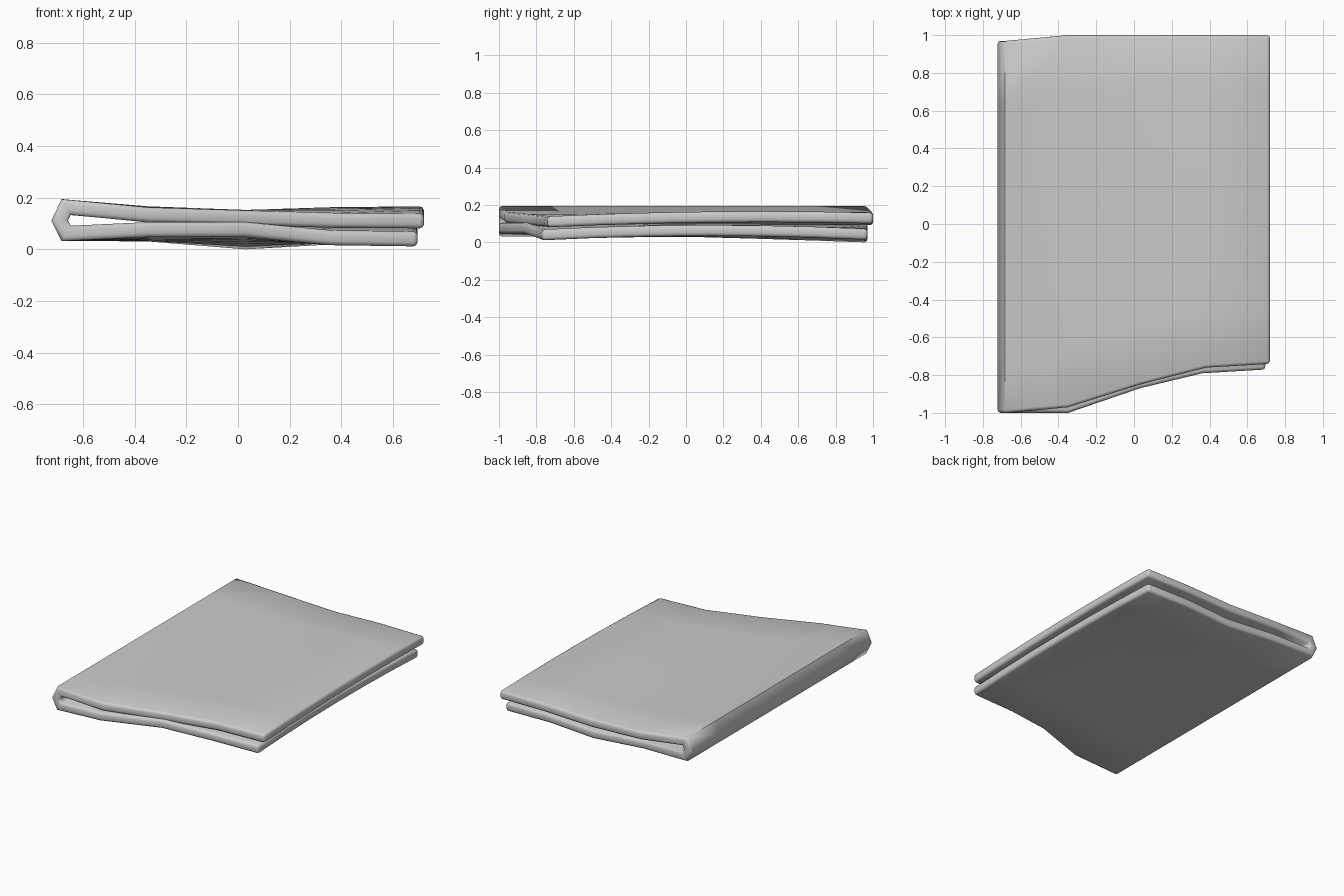
import bpy, bmesh

if "Cube" in bpy.data.objects:
    bpy.data.objects.remove(bpy.data.objects["Cube"])

# Columns along the folded strip, from lower free edge round the fold to upper free edge:
# x, front y, back y, then mid-thickness height at front, middle and back
columns = [
    (0.695, -0.77, 0.97, 0.040, 0.064, 0.043),
    (0.36, -0.79, 0.97, 0.045, 0.060, 0.048),
    (0.03, -0.87, 0.97, 0.077, 0.058, 0.029),
    (-0.35, -1.00, 0.97, 0.077, 0.066, 0.060),
    (-0.665, -1.00, 0.97, 0.062, 0.062, 0.062),
    (-0.690, -1.00, 0.97, 0.112, 0.112, 0.112),
    (-0.665, -1.00, 0.97, 0.164, 0.164, 0.164),
    (-0.35, -0.97, 1.00, 0.134, 0.138, 0.135),
    (0.03, -0.85, 1.00, 0.122, 0.124, 0.121),
    (0.38, -0.76, 1.00, 0.112, 0.133, 0.132),
    (0.72, -0.74, 1.00, 0.110, 0.136, 0.130),
]
ROWS = 6

# Folded sheet surface
bm = bmesh.new()
grid = []
for x, y0, y1, za, zb, zc in columns:
    line = []
    for i in range(ROWS + 1):
        t = i / ROWS
        z = za * (1 - t) * (1 - 2 * t) + zb * 4 * t * (1 - t) + zc * t * (2 * t - 1)
        line.append(bm.verts.new((x, y0 + (y1 - y0) * t, z)))
    grid.append(line)
for a, b in zip(grid, grid[1:]):
    for i in range(ROWS):
        bm.faces.new((a[i], b[i], b[i + 1], a[i + 1]))
bmesh.ops.recalc_face_normals(bm, faces=bm.faces)
mesh = bpy.data.meshes.new("folded_cloth")
bm.to_mesh(mesh)
bm.free()
cloth = bpy.data.objects.new("folded_cloth", mesh)
bpy.context.collection.objects.link(cloth)
bpy.context.view_layer.objects.active = cloth
cloth.select_set(True)

# Thickness and rounded rim
thick = cloth.modifiers.new("thickness", 'SOLIDIFY')
thick.thickness = 0.058
thick.offset = 0
thick.use_even_offset = True
rim = cloth.modifiers.new("soft_rim", 'BEVEL')
rim.width = 0.016
rim.segments = 2
rim.limit_method = 'ANGLE'
rim.angle_limit = 1.3
bpy.ops.object.shade_smooth_by_angle(angle=1.0)
